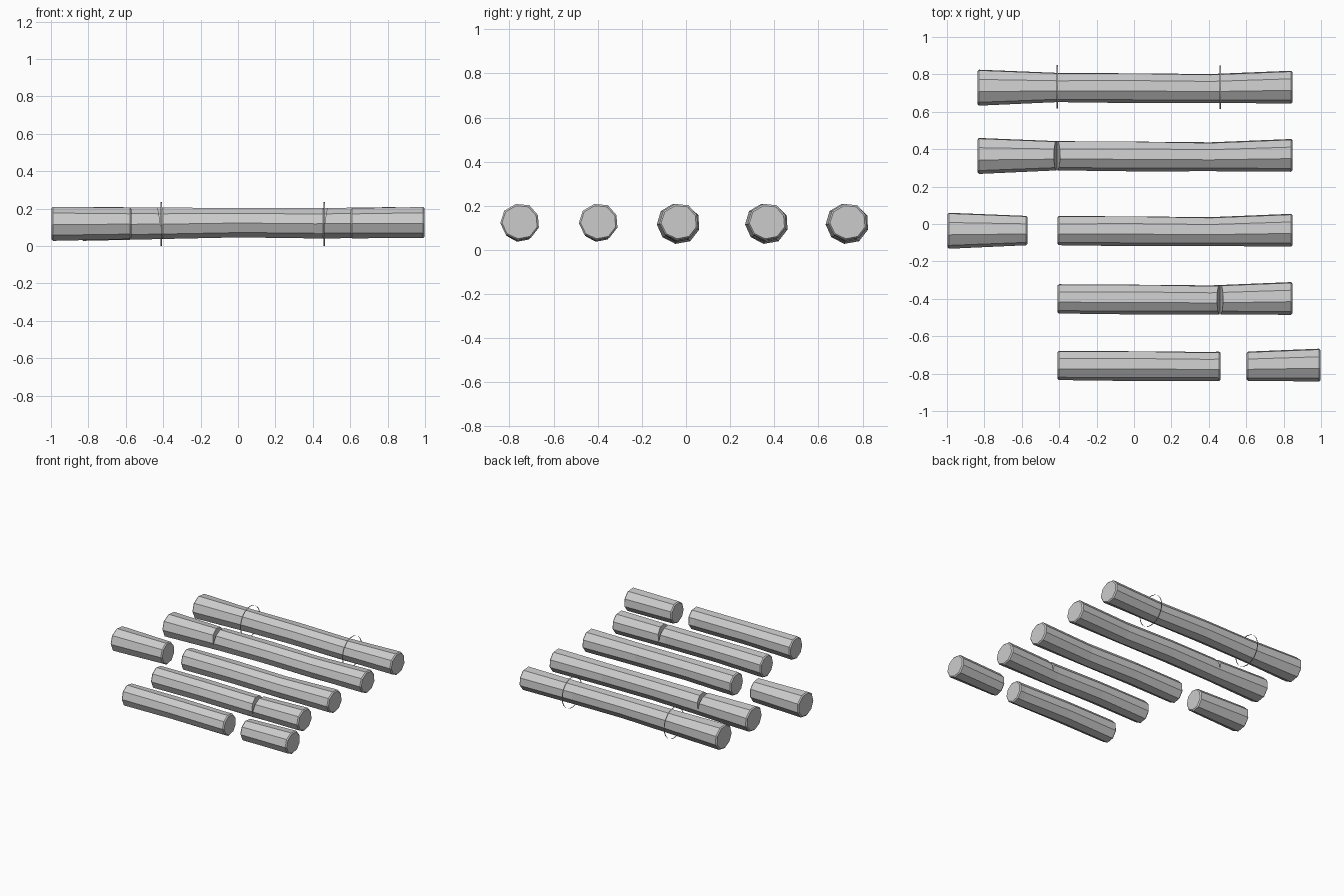
import bpy, bmesh, math, random

if "Cube" in bpy.data.objects:
    bpy.data.objects.remove(bpy.data.objects["Cube"])

SIDES = 9
random.seed(4)
# log sections: x, y centre, z centre, y radius, z radius
SECTIONS = [
    (-0.84, 0.000, 0.120, 0.099, 0.094),
    (-0.41, 0.001, 0.121, 0.080, 0.086),
    (0.00, 0.000, 0.127, 0.082, 0.080),
    (0.41, -0.003, 0.123, 0.079, 0.081),
    (0.85, 0.006, 0.126, 0.089, 0.084),
]
JITTER = [[random.uniform(-0.03, 0.03) for _ in range(SIDES)] for _ in SECTIONS]
CUT_A, CUT_B = -0.41, 0.46
BEVEL = 0.008


def section_point(k, i):
    x, cy, cz, ry, rz = SECTIONS[k]
    a = math.radians(63) + i * math.tau / SIDES
    s = 1.0 + JITTER[k][i]
    return cy + ry * s * math.cos(a), cz + rz * s * math.sin(a)


def log_ring(x, shrink=0.0):
    """Cross-section of the log at x, interpolated between the sections."""
    k = 0
    while k < len(SECTIONS) - 2 and x > SECTIONS[k + 1][0]:
        k += 1
    t = (x - SECTIONS[k][0]) / (SECTIONS[k + 1][0] - SECTIONS[k][0])
    pts = []
    for i in range(SIDES):
        p, q = section_point(k, i), section_point(k + 1, i)
        y, z = (p[j] + (q[j] - p[j]) * t for j in (0, 1))
        f = 1 - shrink / 0.085
        pts.append((y * f, 0.123 + (z - 0.123) * f))
    return pts


def new_object(name, bm):
    bmesh.ops.recalc_face_normals(bm, faces=bm.faces)
    me = bpy.data.meshes.new(name)
    bm.to_mesh(me)
    bm.free()
    ob = bpy.data.objects.new(name, me)
    bpy.context.collection.objects.link(ob)
    return ob


def log(name, x0, x1, y, shift=0.0):
    """Piece of the log between x0 and x1, with chamfered ends."""
    bm = bmesh.new()
    stations = [(x0, BEVEL), (x0 + BEVEL, 0)]
    stations += [(s[0], 0) for s in SECTIONS if x0 + 0.03 < s[0] < x1 - 0.03]
    stations += [(x1 - BEVEL, 0), (x1, BEVEL)]
    rings = [[bm.verts.new((x + shift, y + py, pz)) for py, pz in log_ring(x, s)]
             for x, s in stations]
    for a, b in zip(rings, rings[1:]):
        for i in range(SIDES):
            j = (i + 1) % SIDES
            bm.faces.new((a[i], a[j], b[j], b[i]))
    bm.faces.new(rings[0])
    bm.faces.new(rings[-1])
    return new_object(name, bm)


def notch(target, x, y):
    """V cut in the upper half of a log."""
    bm = bmesh.new()
    prof = [(x, 0.10), (x + 0.032, 0.30), (x - 0.032, 0.30)]
    a = [bm.verts.new((px, y - 0.15, pz)) for px, pz in prof]
    b = [bm.verts.new((px, y + 0.15, pz)) for px, pz in prof]
    bm.faces.new(a)
    bm.faces.new(b)
    for i in range(3):
        j = (i + 1) % 3
        bm.faces.new((a[i], a[j], b[j], b[i]))
    cutter = new_object("notch_cutter", bm)
    cutter.hide_render = True
    cutter.hide_viewport = True
    cutter.display_type = 'WIRE'
    mod = target.modifiers.new("notch", 'BOOLEAN')
    mod.operation = 'DIFFERENCE'
    mod.solver = 'EXACT'
    mod.object = cutter
    # bake the cut so the cutter can go
    bpy.context.view_layer.update()
    dg = bpy.context.evaluated_depsgraph_get()
    me = bpy.data.meshes.new_from_object(target.evaluated_get(dg))
    target.modifiers.clear()
    target.data = me
    bpy.data.objects.remove(cutter)


def marking_ring(name, x, y):
    """Thin ribbon floating around the log where it will be cut."""
    bm = bmesh.new()
    n, r, w = 32, 0.117, 0.004
    rims = [[bm.verts.new((x + dx, y + r * math.cos(i * math.tau / n),
                           r + r * math.sin(i * math.tau / n))) for i in range(n)]
            for dx in (-w, w)]
    for i in range(n):
        j = (i + 1) % n
        bm.faces.new((rims[0][i], rims[0][j], rims[1][j], rims[1][i]))
    return new_object(name, bm)


ROWS = [0.729, 0.364, -0.036, -0.401, -0.757]
LEFT, RIGHT = -0.837, 0.848

# whole log with two marked cut lines
log("whole_log", LEFT, RIGHT, ROWS[0])
marking_ring("left_cut_mark", CUT_A, ROWS[0] + 0.005)
marking_ring("right_cut_mark", CUT_B, ROWS[0] + 0.002)

# log with the first cut begun
notch(log("log_notched_left", LEFT, RIGHT, ROWS[1]), CUT_A - 0.002, ROWS[1])

# first piece separated
log("left_cut_piece", LEFT, CUT_A, ROWS[2], shift=-0.16)
log("log_after_first_cut", CUT_A, RIGHT, ROWS[2])

# second cut begun
notch(log("log_notched_right", CUT_A, RIGHT, ROWS[3]), CUT_B, ROWS[3])

# second piece separated
log("log_middle_piece", CUT_A, CUT_B + 0.003, ROWS[4])
log("right_cut_piece", CUT_B - 0.008, RIGHT, ROWS[4], shift=0.15)
